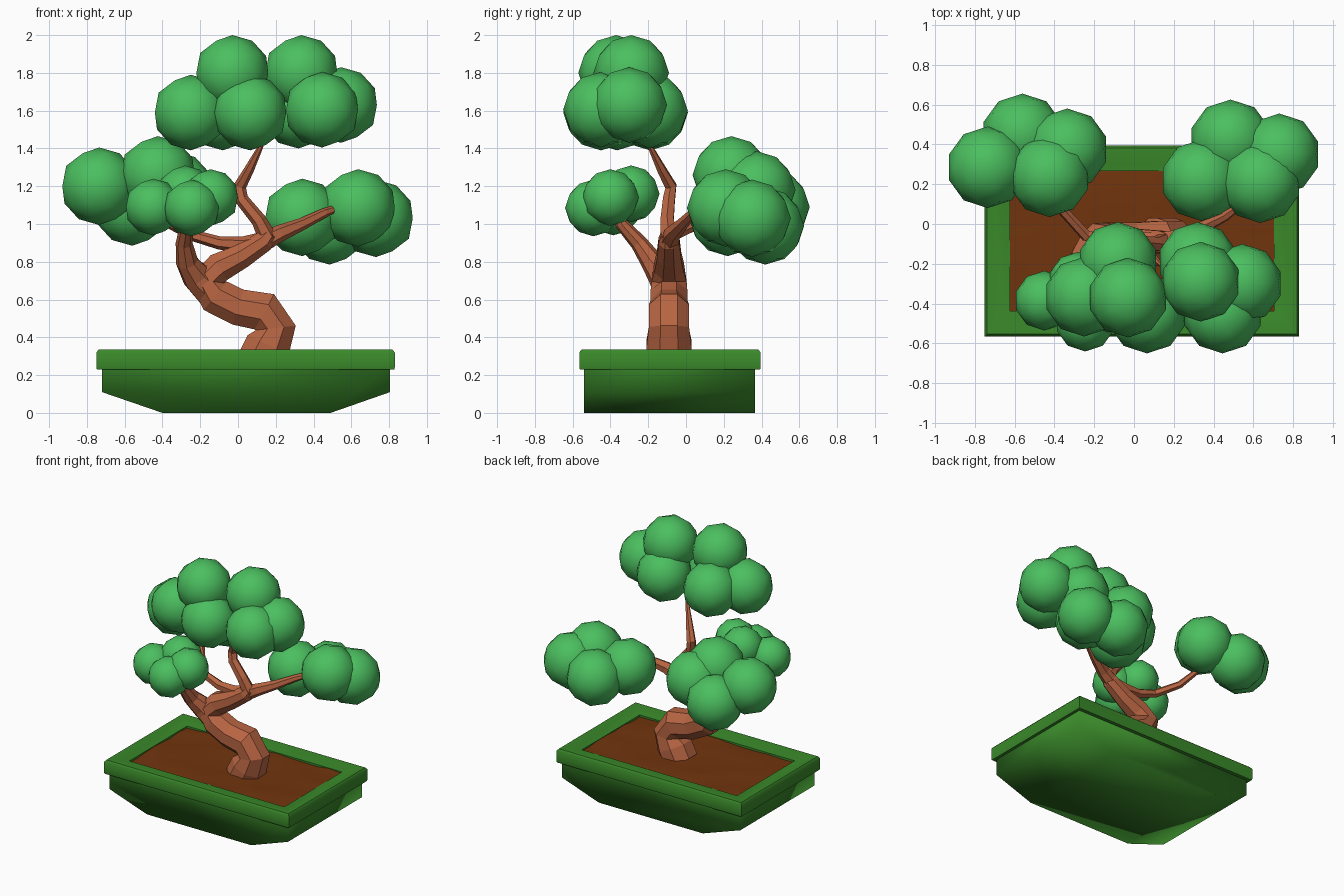
import bpy, bmesh, math, random
from mathutils import Vector

random.seed(4)
old = bpy.data.objects.get("Cube")
if old:
    bpy.data.objects.remove(old, do_unlink=True)


def material(name, rgb):
    m = bpy.data.materials.new(name)
    m.use_nodes = True
    m.diffuse_color = (*rgb, 1)
    bsdf = next(n for n in m.node_tree.nodes if n.type == "BSDF_PRINCIPLED")
    bsdf.inputs["Base Color"].default_value = (*rgb, 1)
    bsdf.inputs["Roughness"].default_value = 0.8
    return m


LEAF = material("leaf_green", (0.07, 0.52, 0.115))
BARK = material("bark_brown", (0.48, 0.13, 0.055))
POT = material("pot_green", (0.042, 0.25, 0.023))
SOIL = material("soil_brown", (0.165, 0.035, 0.004))


def finish(name, bm, mat, smooth=False):
    bmesh.ops.recalc_face_normals(bm, faces=bm.faces)
    mesh = bpy.data.meshes.new(name)
    for f in bm.faces:
        f.smooth = smooth
    bm.to_mesh(mesh)
    bm.free()
    mesh.materials.append(mat)
    ob = bpy.data.objects.new(name, mesh)
    bpy.context.collection.objects.link(ob)
    return ob


def bridge(bm, a, b):
    n = len(a)
    for i in range(n):
        j = (i + 1) % n
        bm.faces.new((a[i], a[j], b[j], b[i]))


def limb(name, points, sides=8):
    """Tapered faceted tube through (x, y, z, radius) points."""
    bm = bmesh.new()
    pos = [Vector(p[:3]) for p in points]
    rings, side = [], Vector((0, 1, 0))
    for i, p in enumerate(points):
        t = (pos[min(i + 1, len(pos) - 1)] - pos[max(i - 1, 0)]).normalized()
        side = (side - t * side.dot(t)).normalized()
        up = t.cross(side)
        ring = []
        for k in range(sides):
            a = math.tau * (k + 0.5) / sides
            ring.append(bm.verts.new(pos[i] + p[3] * (side * math.cos(a) + up * math.sin(a))))
        rings.append(ring)
    for a, b in zip(rings, rings[1:]):
        bridge(bm, a, b)
    bm.faces.new(rings[0])
    bm.faces.new(rings[-1])
    return finish(name, bm, BARK)


def foliage(name, radius, centres):
    """Cluster of overlapping faceted balls."""
    for i, c in enumerate(centres):
        bm = bmesh.new()
        bmesh.ops.create_icosphere(bm, subdivisions=2, radius=radius)
        bmesh.ops.translate(bm, verts=bm.verts, vec=c)
        finish(f"{name}_{i + 1}", bm, LEAF, True)


# Pot body: hexagonal profile drawn out from front to back
bm = bmesh.new()
profile = [(-.72, .25), (-.72, .11), (-.4, 0), (.49, 0), (.805, .11), (.805, .25)]
front, back = [[bm.verts.new((x, y, z)) for x, z in profile] for y in (-.54, .365)]
for i in range(len(profile) - 1):
    bm.faces.new((front[i], front[i + 1], back[i + 1], back[i]))
bm.faces.new(front)
bm.faces.new(back)
finish("pot_body", bm, POT, True)

# Pot rim: nested rectangles given as (inset, height)
bm = bmesh.new()
rings = []
for inset, z in [(.06, .23), (.003, .23), (0, .24), (0, .32), (.012, .335),
                 (.03, .335), (.1, .318), (.128, .314), (.128, .25)]:
    hx, hy = .79 - inset, .48 - inset
    rings.append([bm.verts.new((.04 + sx * hx, -.085 + sy * hy, z))
                  for sx, sy in ((-1, -1), (1, -1), (1, 1), (-1, 1))])
for a, b in zip(rings, rings[1:]):
    bridge(bm, a, b)
rim = finish("pot_rim", bm, POT)
bpy.context.view_layer.objects.active = rim
rim.select_set(True)
bpy.ops.object.shade_smooth_by_angle(angle=math.radians(50))
rim.select_set(False)

# Soil: slightly uneven bed
bm = bmesh.new()
bmesh.ops.create_grid(bm, x_segments=12, y_segments=7, size=1)
for v in bm.verts:
    v.co = (.04 + v.co.x * .665, -.085 + v.co.y * .355, .304 + random.uniform(-.008, .008))
finish("soil", bm, SOIL, True)

# Trunk and branches
limb("trunk", [(.11, -.09, .26, .13), (.16, -.09, .36, .13), (.2, -.09, .45, .115),
               (.14, -.09, .535, .115), (0, -.09, .56, .105), (-.12, -.09, .62, .105),
               (-.17, -.09, .7, .1), (-.1, -.09, .77, .085), (.02, -.09, .83, .07),
               (.14, -.09, .91, .06), (.17, -.09, .95, .045)])
limb("front_left_branch", [(-.14, -.09, .64, .09), (-.22, -.12, .72, .08), (-.27, -.18, .8, .06),
                           (-.285, -.25, .9, .045), (-.27, -.34, 1, .035), (-.26, -.38, 1.1, .02)])
limb("cross_twig", [(-.27, -.15, .77, .04), (-.18, -.12, .76, .035),
                    (-.11, -.1, .79, .045), (-.04, -.09, .84, .04)], 6)
limb("back_left_branch", [(.14, -.09, .91, .05), (.03, -.08, .89, .045), (-.1, -.08, .9, .035),
                          (-.24, -.06, .94, .03), (-.36, .07, 1.0, .026), (-.44, .18, 1.1, .02)], 6)
limb("right_branch", [(.12, -.09, .9, .055), (.22, -.07, .95, .045), (.34, -.02, 1.0, .033),
                      (.46, .04, 1.06, .025), (.5, .07, 1.075, .022), (.52, .14, 1.05, .016)], 6)
limb("top_branch", [(.16, -.09, .92, .05), (.11, -.1, 1.02, .04), (.02, -.09, 1.13, .036),
                    (.01, -.08, 1.2, .034), (.06, -.13, 1.29, .026), (.12, -.19, 1.41, .014),
                    (.15, -.22, 1.5, .008)], 6)

# Foliage clusters
foliage("top_foliage", .2, [(-.03, -.37, 1.8), (.335, -.29, 1.8), (-.25, -.365, 1.59),
                            (.065, -.45, 1.59), (.445, -.45, 1.605), (.545, -.3, 1.63),
                            (-.08, -.19, 1.59), (.32, -.19, 1.6)])
foliage("left_foliage", .205, [(-.56, .45, 1.09), (-.335, .375, 1.18),
                               (-.735, .285, 1.2), (-.425, .24, 1.26)])
foliage("right_foliage", .205, [(.485, .42, .99), (.73, .35, 1.03),
                                (.34, .22, 1.035), (.635, .21, 1.085)])
foliage("front_foliage", .15, [(-.45, -.385, 1.09), (-.245, -.49, 1.085),
                               (-.145, -.4, 1.14), (-.28, -.29, 1.16)])
